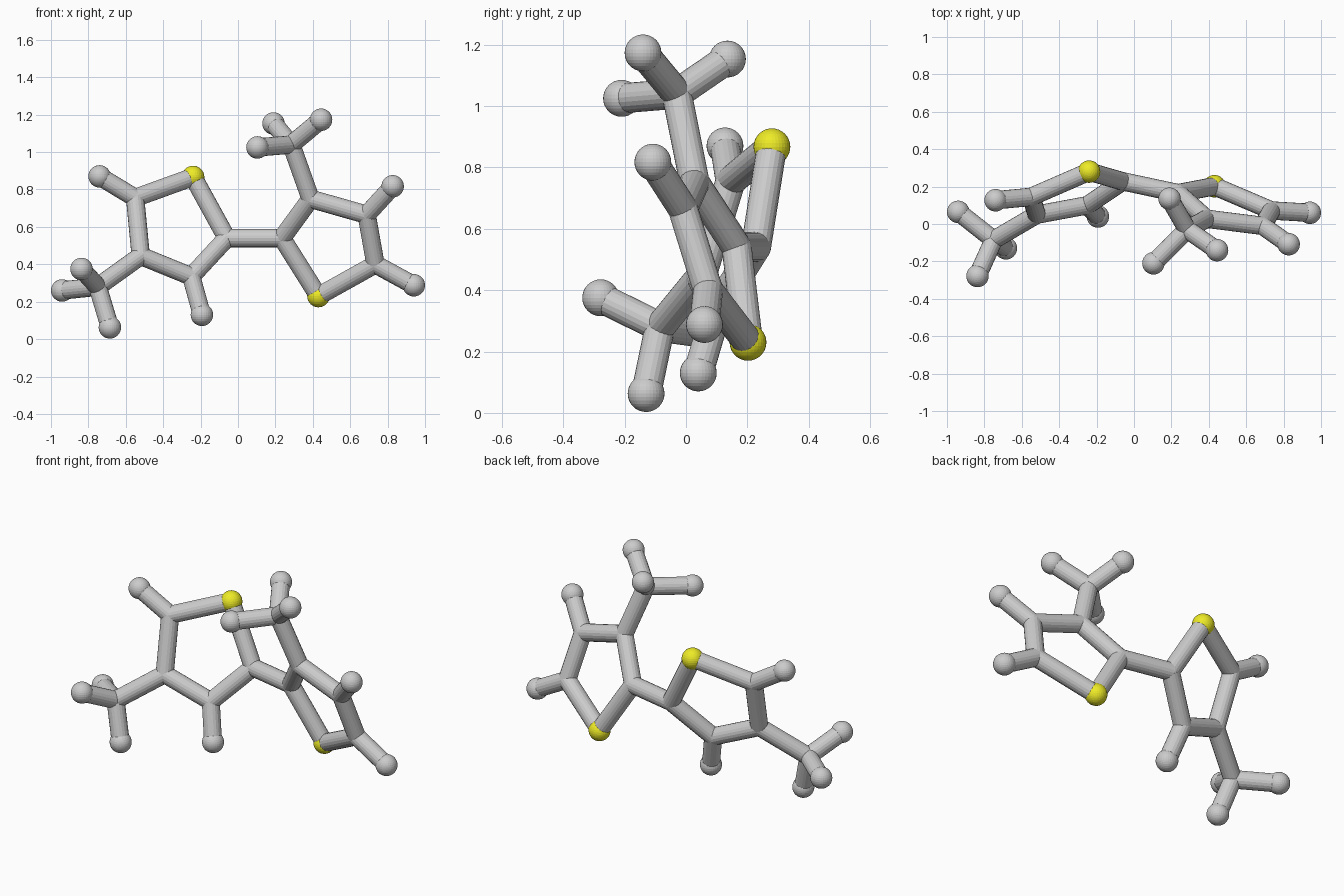
import bpy
from mathutils import Vector

if "Cube" in bpy.data.objects:
    bpy.data.objects.remove(bpy.data.objects["Cube"])

BALL_R, BOND_R = 0.06, 0.049

yellow = bpy.data.materials.new("yellow")
yellow.diffuse_color = (0.85, 0.83, 0.02, 1)
yellow.use_nodes = True
yellow.node_tree.nodes["Principled BSDF"].inputs["Base Color"].default_value = yellow.diffuse_color

# Joints of the frame: two five-sided rings, each with a side branch
joints = {
    "a": (-0.55, 0.145, 0.755), "b": (-0.52, 0.05, 0.445),
    "c": (-0.25, 0.10, 0.335), "d": (-0.06, 0.228, 0.54),
    "branch_left": (-0.75, -0.085, 0.28),
    "e": (0.235, 0.165, 0.54), "f": (0.388, 0.028, 0.75),
    "g": (0.688, -0.01, 0.665), "h": (0.735, 0.072, 0.40),
    "branch_right": (0.285, -0.03, 1.04),
}
yellow_balls = {"s1": (-0.24, 0.28, 0.867), "s2": (0.43, 0.202, 0.23)}

# Grey end balls: (joint they hang on, position)
tips = [
    ("a", (-0.74, 0.127, 0.87)), ("c", (-0.193, 0.04, 0.13)),
    ("branch_left", (-0.837, -0.278, 0.375)),
    ("branch_left", (-0.94, 0.065, 0.26)),
    ("branch_left", (-0.685, -0.13, 0.063)),
    ("h", (0.94, 0.06, 0.288)), ("g", (0.827, -0.108, 0.817)),
    ("branch_right", (0.19, 0.135, 1.153)),
    ("branch_right", (0.104, -0.21, 1.025)),
    ("branch_right", (0.444, -0.14, 1.173)),
]
links = ["s1 a", "a b", "b c", "c d", "d s1", "b branch_left", "d e",
         "e f", "f g", "g h", "h s2", "s2 e", "f branch_right"]


def ball(name, pos, r, mat=None):
    bpy.ops.mesh.primitive_uv_sphere_add(segments=32, ring_count=16,
                                         radius=r, location=pos)
    ob = bpy.context.object
    ob.name = name
    if mat:
        ob.data.materials.append(mat)


def rod(name, p, q):
    p, q = Vector(p), Vector(q)
    bpy.ops.mesh.primitive_cylinder_add(vertices=20, radius=BOND_R,
                                        depth=(q - p).length,
                                        location=(p + q) / 2)
    ob = bpy.context.object
    ob.name = name
    ob.rotation_euler = (q - p).to_track_quat('Z', 'Y').to_euler()


# Joints and yellow balls
for key, pos in joints.items():
    ball("joint_" + key, pos, BOND_R)
for key, pos in yellow_balls.items():
    ball("yellow_ball_" + key, pos, BALL_R, yellow)

# Rods of the rings and branches
points = {**joints, **yellow_balls}
for link in links:
    p, q = link.split()
    rod(f"rod_{p}_{q}", points[p], points[q])

# End balls with their rods
for i, (key, pos) in enumerate(tips, 1):
    ball(f"end_ball_{i}", pos, BALL_R)
    rod(f"end_rod_{i}", points[key], pos)
